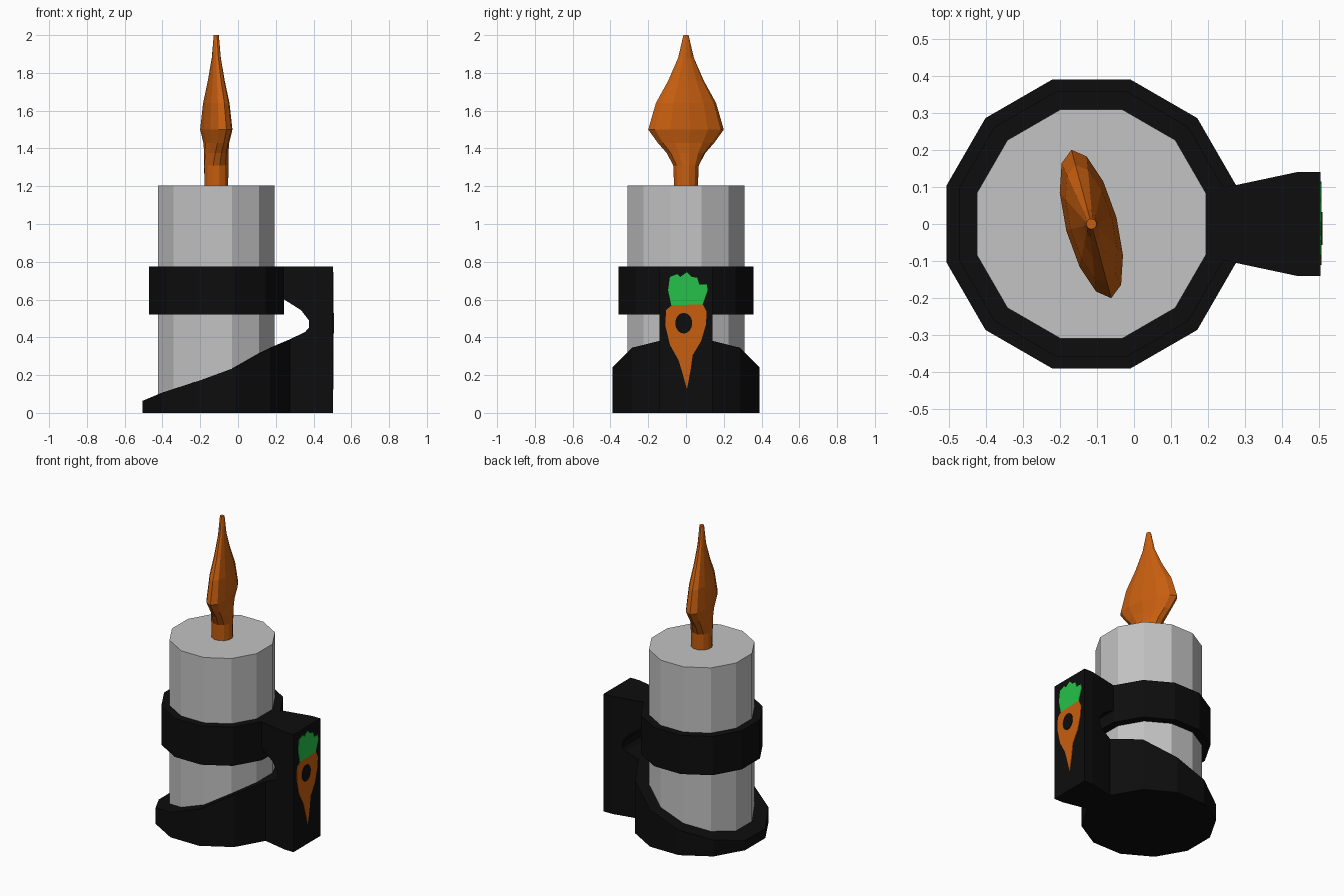
import bpy, bmesh, math

if "Cube" in bpy.data.objects:
    bpy.data.objects.remove(bpy.data.objects["Cube"])

CX = -0.115   # candle axis
SIDES = 12


def material(name, rgb):
    m = bpy.data.materials.new(name)
    m.diffuse_color = (*rgb, 1)
    m.use_nodes = True
    m.node_tree.nodes["Principled BSDF"].inputs["Base Color"].default_value = m.diffuse_color
    return m


BLACK = material("black", (0.004, 0.004, 0.004))
GREY = material("light grey", (0.546, 0.546, 0.546))
ORANGE = material("orange", (0.578, 0.114, 0.005))
GREEN = material("green", (0.019, 0.53, 0.065))


def finish(name, bm, mat):
    bmesh.ops.recalc_face_normals(bm, faces=bm.faces)
    mesh = bpy.data.meshes.new(name)
    bm.to_mesh(mesh)
    bm.free()
    mesh.materials.append(mat)
    ob = bpy.data.objects.new(name, mesh)
    bpy.context.collection.objects.link(ob)
    return ob


def ring(a, b, z):
    """12-sided ellipse turned 15 degrees; z is a number or a function of x."""
    pts = []
    c, s = math.cos(math.radians(15)), math.sin(math.radians(15))
    for k in range(SIDES):
        t = math.tau * k / SIDES
        u, v = b * math.cos(t), a * math.sin(t)
        x, y = CX + u * c - v * s, u * s + v * c
        pts.append((x, y, z(x) if callable(z) else z))
    return pts


def loft(name, rings, mat, closed=False):
    """Skin a list of rings; either cap both ends or join last to first."""
    bm = bmesh.new()
    rows = [[bm.verts.new(p) for p in r] for r in rings]
    pairs = list(zip(rows, rows[1:])) + ([(rows[-1], rows[0])] if closed else [])
    for r0, r1 in pairs:
        for i in range(SIDES):
            j = (i + 1) % SIDES
            bm.faces.new((r0[i], r0[j], r1[j], r1[i]))
    if not closed:
        bm.faces.new(rows[0])
        bm.faces.new(rows[-1])
    return finish(name, bm, mat)


def prism(points, direction):
    """Flat outline pushed along a direction."""
    bm = bmesh.new()
    f = bm.faces.new([bm.verts.new(p) for p in points])
    r = bmesh.ops.extrude_face_region(bm, geom=[f], use_keep_orig=True)
    moved = [g for g in r["geom"] if isinstance(g, bmesh.types.BMVert)]
    bmesh.ops.translate(bm, verts=moved, vec=direction)
    return bm


# Candle body
loft("candle", [ring(0.32, 0.32, 0.01), ring(0.32, 0.32, 1.205)], GREY)

# Flame with its round stem: (height, long radius, short radius)
FLAME = [(1.2, 0.065, 0.065), (1.31, 0.07, 0.066), (1.375, 0.105, 0.06),
         (1.43, 0.155, 0.058), (1.5, 0.207, 0.07), (1.64, 0.165, 0.058),
         (1.76, 0.097, 0.038), (1.88, 0.043, 0.022), (2.0, 0.014, 0.014)]
loft("flame", [ring(a, b, z) for z, a, b in FLAME], ORANGE)

# Band around the candle
loft("holder_band", [ring(0.37, 0.37, 0.52), ring(0.37, 0.37, 0.775),
                     ring(0.315, 0.315, 0.775), ring(0.315, 0.315, 0.52)],
     BLACK, closed=True)

# Base cup, its rim climbing towards the handle
RIM = [(-0.51, 0.062), (-0.4, 0.108), (-0.22, 0.165), (-0.01, 0.242),
       (0.08, 0.3), (0.17, 0.345), (0.28, 0.392)]


def rim_height(x):
    for (x0, z0), (x1, z1) in zip(RIM, RIM[1:]):
        if x <= x1:
            return z0 + (z1 - z0) * (x - x0) / (x1 - x0)
    return RIM[-1][1]


loft("holder_base", [ring(0.315, 0.315, 0.015), ring(0.315, 0.315, rim_height),
                     ring(0.404, 0.404, rim_height), ring(0.404, 0.404, 0)][::-1],
     BLACK)

# Handle: C-shaped side profile, flaring outwards then straight
HANDLE = [(0.2, 0), (0.503, 0), (0.503, 0.775), (0.2, 0.775), (0.2, 0.622),
          (0.245, 0.6), (0.335, 0.543), (0.375, 0.49), (0.375, 0.45),
          (0.355, 0.428), (0.275, 0.39), (0.2, 0.355)]
bm = prism([(x, -1, z) for x, z in HANDLE], (0, 2, 0))
bmesh.ops.bisect_plane(bm, geom=bm.verts[:] + bm.edges[:] + bm.faces[:],
                       plane_co=(0.44, 0, 0), plane_no=(1, 0, 0))
for v in bm.verts:
    v.co.y *= 0.105 + 0.212 * (min(v.co.x, 0.44) - 0.275)
finish("handle", bm, BLACK)


# Carrot picture as thin plates on the end of the handle
def plate(name, outline, thick, mat):
    finish(name, prism([(0.5, y, z) for y, z in outline], (thick, 0, 0)), mat)


plate("carrot_root", [(-0.075, 0.57), (-0.105, 0.545), (-0.11, 0.465), (-0.085, 0.36),
                      (-0.04, 0.28), (-0.02, 0.215), (0.005, 0.125), (0.025, 0.23),
                      (0.035, 0.305), (0.08, 0.38), (0.105, 0.465), (0.11, 0.535),
                      (0.09, 0.575)], 0.006, ORANGE)
plate("carrot_leaves", [(-0.078, 0.57), (-0.095, 0.65), (-0.085, 0.72), (-0.045, 0.735),
                        (-0.03, 0.72), (0.005, 0.745), (0.03, 0.72), (0.06, 0.715),
                        (0.07, 0.68), (0.11, 0.68), (0.115, 0.65), (0.088, 0.574)],
      0.006, GREEN)
plate("carrot_hole", [(-0.012 + 0.045 * math.cos(math.tau * k / 16),
                       0.475 + 0.055 * math.sin(math.tau * k / 16)) for k in range(16)],
      0.009, BLACK)
